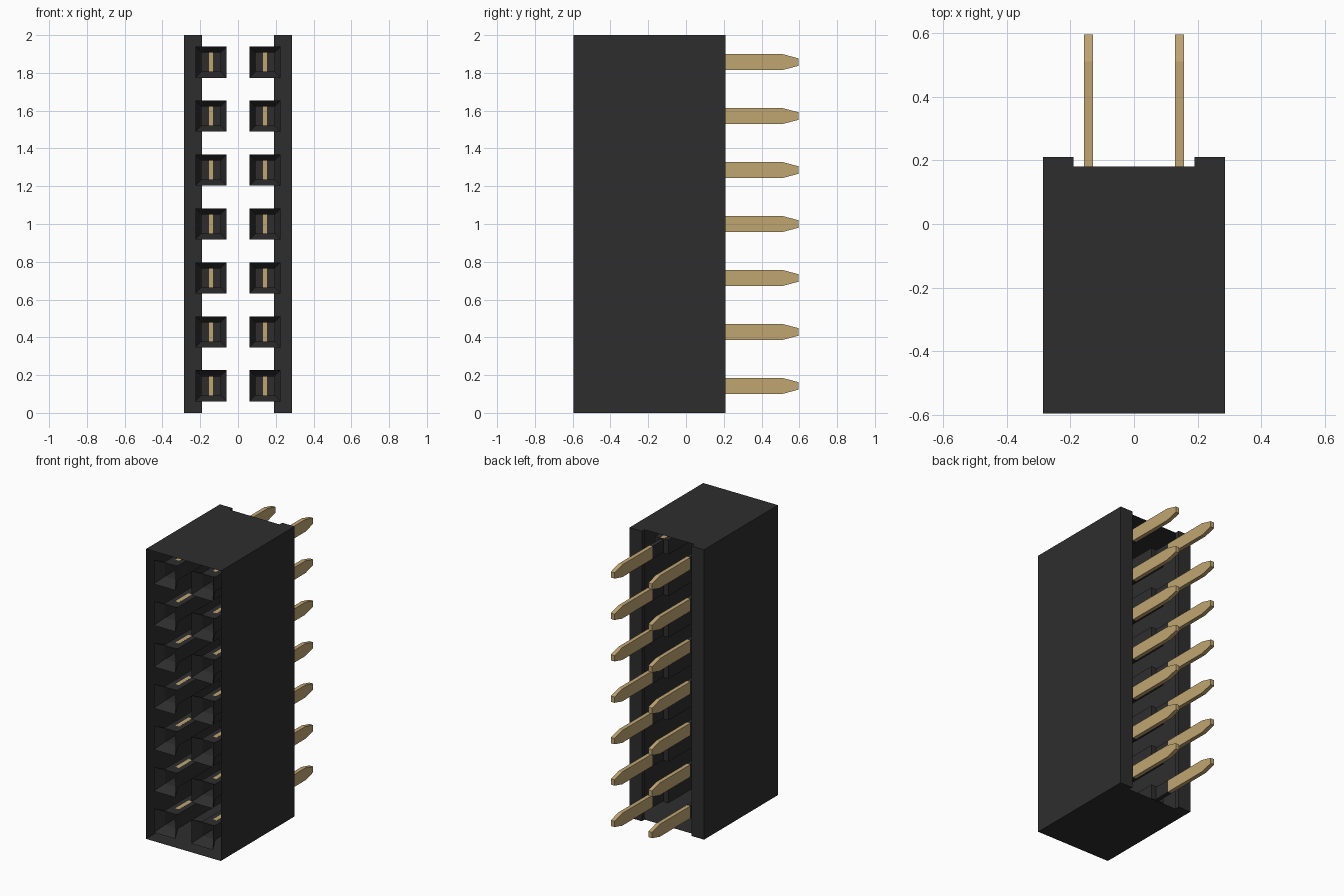
import bpy, bmesh

if "Cube" in bpy.data.objects:
    bpy.data.objects.remove(bpy.data.objects["Cube"], do_unlink=True)


def material(name, rgb, rough):
    m = bpy.data.materials.new(name)
    m.use_nodes = True
    m.diffuse_color = (*rgb, 1)
    bsdf = m.node_tree.nodes["Principled BSDF"]
    bsdf.inputs["Base Color"].default_value = (*rgb, 1)
    bsdf.inputs["Roughness"].default_value = rough
    return m


BLACK = material("black plastic", (0.027, 0.027, 0.027), 0.6)
GOLD = material("gold metal", (0.53, 0.38, 0.17), 0.4)

HX, FRONT, BACK, RIB = 0.285, -0.595, 0.18, 0.21   # housing half width and depths
RIB_X = 0.19                                       # inner edge of the rear ribs
ROWS, PITCH, COL_X = 7, 2 / 7, 0.143


def finish(name, bm, mat):
    mesh = bpy.data.meshes.new(name)
    bm.to_mesh(mesh)
    bm.free()
    mesh.materials.append(mat)
    ob = bpy.data.objects.new(name, mesh)
    bpy.context.collection.objects.link(ob)
    return ob


def loft(bm, rings):
    """Join closed rings of points with quads."""
    rings = [[bm.verts.new(p) for p in r] for r in rings]
    n = len(rings[0])
    for a, b in zip(rings, rings[1:]):
        for i in range(n):
            j = (i + 1) % n
            bm.faces.new((a[i], a[j], b[j], b[i]))
    return rings


# Housing: thin shell with a notched outline, open at the front and between the ribs
outline = [(-RIB_X, BACK), (-RIB_X, RIB), (-HX, RIB), (-HX, FRONT),
           (HX, FRONT), (HX, RIB), (RIB_X, RIB), (RIB_X, BACK)]
OPEN_EDGES = (3, 7)
bm = bmesh.new()
low = [bm.verts.new((x, y, 0)) for x, y in outline]
high = [bm.verts.new((x, y, 2)) for x, y in outline]
bm.faces.new(low[::-1])
bm.faces.new(high)
for i in range(8):
    if i not in OPEN_EDGES:
        j = (i + 1) % 8
        bm.faces.new((low[i], low[j], high[j], high[i]))
finish("housing_shell", bm, BLACK)

# Sockets: funnel mouth, square cavity, stepped cap and narrow pin slot
# Each station is (y, half width, half height)
socket_stations = [(FRONT, 0.083, 0.083), (-0.52, 0.05, 0.05),
                   (0.06, 0.05, 0.05), (0.06, 0.0145, 0.043),
                   (BACK, 0.0145, 0.043)]
bm = bmesh.new()
for cx in (-COL_X, COL_X):
    for row in range(ROWS):
        cz = PITCH * (row + 0.5)
        loft(bm, [[(cx - w, y, cz - h), (cx + w, y, cz - h),
                   (cx + w, y, cz + h), (cx - w, y, cz + h)]
                  for y, w, h in socket_stations])
# Faces look into the cavities
bm.normal_update()
for f in bm.faces:
    c = f.calc_center_median()
    cx = COL_X if c.x > 0 else -COL_X
    cz = PITCH * (int(c.z / PITCH) + 0.5)
    n = f.normal
    facing = n.x * (cx - c.x) + n.z * (cz - c.z)
    if abs(n.y) > 0.9:
        facing = -n.y
    if facing < 0:
        f.normal_flip()
finish("sockets", bm, BLACK)

# Pins: flat contact blades with a tapered tail, as (y, half height)
blade = [(-0.46, 0.0505), (-0.32, 0.0505), (-0.31, 0.0495), (-0.16, 0.0495),
         (-0.15, 0.0505), (0.055, 0.0505), (0.055, 0.0425),
         (0.51, 0.0425), (0.595, 0.02)]
profile = blade + [(y, -h) for y, h in reversed(blade)]
HALF = 0.014
for side, cx in (("right", -COL_X), ("left", COL_X)):
    bm = bmesh.new()
    for row in range(ROWS):
        cz = PITCH * (row + 0.5)
        a, b = loft(bm, [[(cx + s, y, cz + h) for y, h in profile]
                         for s in (-HALF, HALF)])
        bm.faces.new(a[::-1])
        bm.faces.new(b)
    bmesh.ops.recalc_face_normals(bm, faces=bm.faces[:])
    finish(side + "_pins", bm, GOLD)
